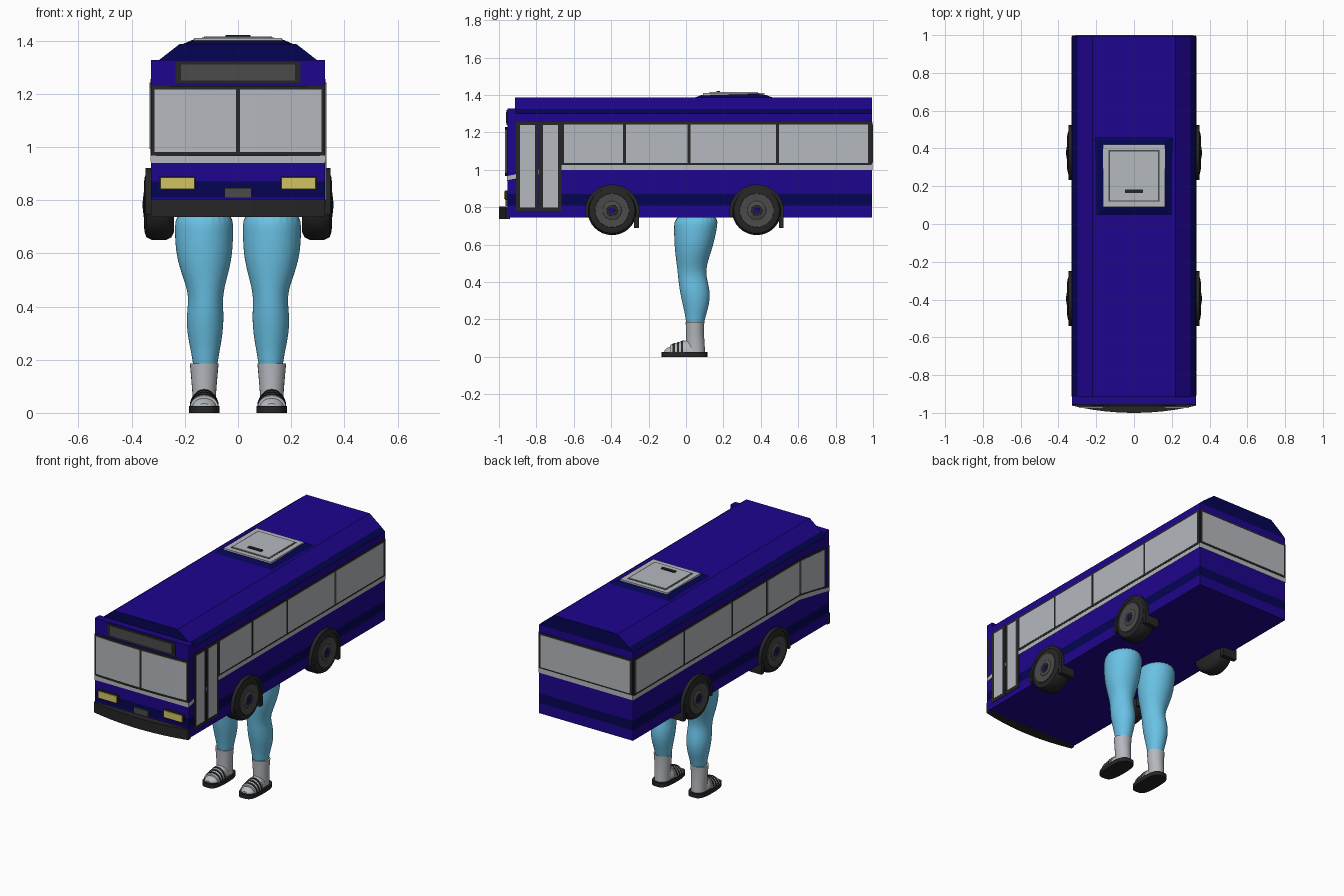
import bpy, bmesh, math
from mathutils import Vector

cube = bpy.data.objects.get("Cube")
if cube:
    bpy.data.objects.remove(cube, do_unlink=True)


def material(name, *srgb):
    mat = bpy.data.materials.new(name)
    colour = [(c / 255) ** 2.2 for c in srgb] + [1]
    mat.use_nodes = True
    mat.diffuse_color = colour
    mat.node_tree.nodes["Principled BSDF"].inputs["Base Color"].default_value = colour
    return mat


BLUE = material("body blue", 36, 13, 140)
NAVY = material("dark navy", 13, 12, 84)
PALE = material("pale grey", 179, 183, 188)
BLACK = material("soft black", 42, 42, 42)
GREY = material("dark grey", 76, 76, 76)
YELLOW = material("lamp yellow", 208, 194, 100)
SKIN = material("light blue skin", 105, 192, 228)


def finish(name, bm, mats, smooth=False):
    bmesh.ops.recalc_face_normals(bm, faces=bm.faces[:])
    mesh = bpy.data.meshes.new(name)
    bm.to_mesh(mesh)
    bm.free()
    obj = bpy.data.objects.new(name, mesh)
    bpy.context.collection.objects.link(obj)
    for mat in mats:
        mesh.materials.append(mat)
    if smooth:
        bpy.ops.object.select_all(action="DESELECT")
        obj.select_set(True)
        bpy.context.view_layer.objects.active = obj
        bpy.ops.object.shade_smooth_by_angle(angle=math.radians(40))
    return obj


def prism(name, axis, points, low, high, mat, smooth=False):
    """Extrude a flat outline along one axis."""
    bm = bmesh.new()
    place = {"x": lambda p, d: (d, *p), "y": lambda p, d: (p[0], d, p[1]),
             "z": lambda p, d: (*p, d)}[axis]
    ends = [[bm.verts.new(place(p, d)) for p in points] for d in (low, high)]
    for end in ends:
        bm.faces.new(end)
    for i in range(len(points)):
        bm.faces.new([ends[0][i - 1], ends[0][i], ends[1][i], ends[1][i - 1]])
    return finish(name, bm, [mat], smooth)


def rect(a, b, c, d):
    return [(a, c), (b, c), (b, d), (a, d)]


def loft(name, axis, rings, mat, sides=24, floor=0.0):
    """Skin ellipses given as centre x, y, z and two radii."""
    bm = bmesh.new()
    loops = []
    for x, y, z, a, b in rings:
        loop = []
        for i in range(sides):
            t = math.tau * i / sides
            u, v = a * math.cos(t), b * math.sin(t)
            offset = {"z": (u, v, 0), "y": (u, 0, v), "x": (0, u, v)}[axis]
            p = Vector((x, y, z)) + Vector(offset)
            p.z = max(p.z, floor)
            loop.append(bm.verts.new(p))
        loops.append(loop)
    for lo, hi in zip(loops, loops[1:]):
        for i in range(sides):
            bm.faces.new([lo[i - 1], lo[i], hi[i], hi[i - 1]])
    bm.faces.new(loops[0])
    bm.faces.new(loops[-1])
    return finish(name, bm, [mat], True)


def shell(name, rows, front, back):
    """Body section from (half width, height, navy side, navy end) rows."""
    bm = bmesh.new()
    rings = [[bm.verts.new(p) for p in ((-w, front, z), (w, front, z), (w, back, z), (-w, back, z))]
             for w, z, _, _ in rows]
    for row, lo, hi in zip(rows, rings, rings[1:]):
        for i in range(4):
            face = bm.faces.new([lo[i - 1], lo[i], hi[i], hi[i - 1]])
            face.material_index = row[3] if i % 2 else row[2]
    bm.faces.new(rings[0])
    bm.faces.new(rings[-1])
    return finish(name, bm, [BLUE, NAVY])


# Body and the square nose below the roof line
W = 0.327
lower = [(W, 0.745, 0, 0), (W, 0.81, 1, 1), (W, 0.87, 0, 0)]
shell("body", lower + [(W, 1.30, 1, 1), (0.30, 1.325, 0, 1), (0.22, 1.387, 0, 0)], -0.915, 0.994)
shell("nose", lower + [(W, 1.328, 0, 0)], -0.955, -0.91)

# Side stripes and windows
BEND, NOSE = -0.66, -0.955
dividers = [BEND, -0.33, 0.015, 0.49, 0.98]
for side, label in ((-1, "right"), (1, "left")):
    def plate(name, points, depth, mat):
        prism(f"{label}_{name}", "x", points, side * (W - 0.004), side * (W + depth), mat)

    slanted = [(NOSE, 0.945), (BEND, 1.0), (BEND, 1.03), (NOSE, 0.967)]
    plate("front_stripe", slanted, 0.002, PALE)
    plate("long_stripe", rect(BEND, 0.994, 1.0, 1.03), 0.002, PALE)
    plate("window_frame", rect(BEND - 0.01, 0.992, 1.025, 1.255), 0.003, BLACK)
    for i, (a, b) in enumerate(zip(dividers, dividers[1:])):
        plate(f"window_{i}", rect(a + 0.008, b - 0.008, 1.037, 1.243), 0.005, PALE)
    if side < 0:
        plate("front_window_frame", [(-0.912, 0.98), (BEND, 1.025), (BEND, 1.255), (-0.912, 1.235)],
              0.003, BLACK)
        plate("front_window", [(-0.9, 0.993), (BEND - 0.008, 1.036), (BEND - 0.008, 1.242), (-0.9, 1.223)],
              0.005, PALE)
    else:
        # Entrance door leaves
        for i, y in enumerate((-0.848, -0.725)):
            plate(f"door_frame_{i}", rect(y - 0.06, y + 0.06, 0.78, 1.255), 0.003, BLACK)
            plate(f"door_glass_{i}", rect(y - 0.04, y + 0.04, 0.8, 1.24), 0.005, PALE)

# Rear window and stripe
prism("rear_stripe", "y", rect(-W, W, 1.0, 1.03), 0.99, 0.996, PALE)
prism("rear_window_frame", "y", rect(-W, W, 1.03, 1.255), 0.99, 0.998, BLACK)
prism("rear_window", "y", rect(-0.312, 0.312, 1.04, 1.243), 0.99, 1.0, PALE)


# Bowed front parts
def bowed(name, x0, x1, edge, bulge, low, high, mat):
    steps = 12
    xs = [x0 + (x1 - x0) * i / steps for i in range(steps + 1)]
    arc = [(x, -edge - bulge * (1 - (x / W) ** 2)) for x in xs]
    prism(name, "z", [(x0, -0.94)] + arc + [(x1, -0.94)], low, high, mat)


bowed("bumper", -W, W, 0.962, 0.038, 0.737, 0.803, BLACK)
bowed("windscreen_frame", -W, W, 0.957, 0.01, 0.967, 1.23, BLACK)
bowed("windscreen_right", -0.315, -0.007, 0.959, 0.01, 0.982, 1.217, PALE)
bowed("windscreen_left", 0.007, 0.315, 0.959, 0.01, 0.982, 1.217, PALE)
prism("front_stripe", "y", rect(-W, W, 0.94, 0.968), -0.958, -0.95, PALE)
prism("sign_frame", "y", rect(-0.235, 0.235, 1.24, 1.32), -0.96, -0.95, BLACK)
prism("sign_panel", "y", rect(-0.215, 0.215, 1.25, 1.31), -0.962, -0.95, GREY)
prism("front_badge_plate", "y", rect(-0.05, 0.05, 0.808, 0.845), -0.965, -0.95, GREY)
for side, label in ((-1, "right"), (1, "left")):
    x = side * 0.228
    prism(f"{label}_lamp_rim", "y", rect(x - 0.069, x + 0.069, 0.838, 0.89), -0.968, -0.95, BLACK)
    prism(f"{label}_lamp", "y", rect(x - 0.064, x + 0.064, 0.843, 0.885), -0.974, -0.95, YELLOW)

# Roof hatch
mound = [(0.03, 1.38), (0.08, 1.399), (0.13, 1.407), (0.38, 1.407), (0.43, 1.399), (0.48, 1.38)]
hatch_base = prism("hatch_base", "x", mound, -0.225, 0.225, NAVY)
for vert in hatch_base.data.vertices:
    if vert.co.z > 1.39:
        vert.co.x *= 0.72
prism("hatch_rim", "z", rect(-0.165, 0.165, 0.09, 0.42), 1.39, 1.411, PALE)
prism("hatch_groove", "z", rect(-0.135, 0.135, 0.118, 0.392), 1.40, 1.412, GREY)
prism("hatch_lid", "z", rect(-0.128, 0.128, 0.125, 0.385), 1.40, 1.416, PALE)
prism("hatch_handle", "z", rect(-0.047, 0.047, 0.163, 0.183), 1.41, 1.422, BLACK)

# Wheels, arches and mudflaps
for side, label in ((-1, "right"), (1, "left")):
    for y, end in ((-0.395, "front"), (0.378, "rear")):
        def disc(name, profile, mat):
            loft(f"{label}_{end}_{name}", "x", [(side * x, y, 0.783, r, r) for x, r in profile], mat, 32)

        disc("tyre", [(0.24, 0.1), (0.25, 0.122), (0.27, 0.132), (0.325, 0.132),
                      (0.345, 0.122), (0.352, 0.1), (0.35, 0.09)], BLACK)
        disc("rim", [(0.34, 0.094), (0.354, 0.09), (0.352, 0.05), (0.356, 0.045)], GREY)
        disc("hub", [(0.345, 0.032), (0.358, 0.03)], BLACK)
        disc("hub_cap", [(0.35, 0.016), (0.36, 0.014)], BLUE)
        angles = [math.radians(a) for a in range(-12, 193, 12)]
        outline = [(y + r * math.cos(a), 0.776 + r * math.sin(a))
                   for r, order in ((0.146, angles), (0.128, angles[::-1])) for a in order]
        prism(f"{label}_{end}_arch", "x", outline, side * 0.25, side * 0.348, BLACK, True)
        flap = rect(y + 0.118, y + 0.144, 0.69, 0.75)
        prism(f"{label}_{end}_mudflap", "x", flap, side * 0.25, side * 0.348, BLACK)

# Legs with socks and sandals: height, centre x, centre y, half width, half depth
leg = [(0.77, 0.127, 0.058, 0.111, 0.122), (0.68, 0.128, 0.05, 0.111, 0.115),
       (0.59, 0.127, 0.041, 0.107, 0.104), (0.51, 0.124, 0.032, 0.084, 0.084),
       (0.44, 0.121, 0.03, 0.062, 0.074), (0.36, 0.124, 0.047, 0.072, 0.083),
       (0.28, 0.124, 0.054, 0.065, 0.072), (0.21, 0.123, 0.05, 0.049, 0.052),
       (0.15, 0.123, 0.048, 0.044, 0.045)]
sock = [(0.186, 0.127, 0.048, 0.054, 0.05), (0.13, 0.127, 0.048, 0.049, 0.047),
        (0.08, 0.127, 0.05, 0.045, 0.049), (0.02, 0.127, 0.052, 0.045, 0.05)]
foot = [(0.07, 0.04, 0.05), (0.02, 0.044, 0.075), (-0.03, 0.047, 0.052),
        (-0.075, 0.047, 0.036), (-0.1, 0.038, 0.026), (-0.115, 0.018, 0.014)]
FOOT_X = 0.127
for side, label in ((-1, "right"), (1, "left")):
    fx = side * FOOT_X
    limb = loft(f"{label}_leg", "z", [(side * x, y, z, a, b) for z, x, y, a, b in leg], SKIN)
    limb.modifiers.new("soften", "SUBSURF").levels = 2
    limb.modifiers["soften"].render_levels = 2
    loft(f"{label}_sock", "z", [(side * x, y, z, a, b) for z, x, y, a, b in sock], PALE)
    loft(f"{label}_sock_foot", "y", [(fx, y, 0.022, a, b) for y, a, b in foot], PALE, floor=0.02)
    sole = []
    for i in range(28):
        t = math.tau * i / 28
        c, s = math.cos(t), math.sin(t)
        sole.append((fx + 0.058 * math.copysign(abs(c) ** 0.6, c),
                     -0.008 + 0.122 * math.copysign(abs(s) ** 0.75, s)))
    prism(f"{label}_sandal_sole", "z", sole, 0, 0.026, BLACK, True)
    # Striped strap over the instep
    for i in range(7):
        y = -0.082 + i * 0.011
        dark = i % 2
        a, b = 0.053 + dark * 0.002, 0.043 + i * 0.0035 + dark * 0.002
        band = [(fx, y, 0.022, a, b), (fx, y + 0.011, 0.022, a, b + 0.0035)]
        loft(f"{label}_strap_{i}", "y", band, BLACK if dark else PALE, floor=0.015)
